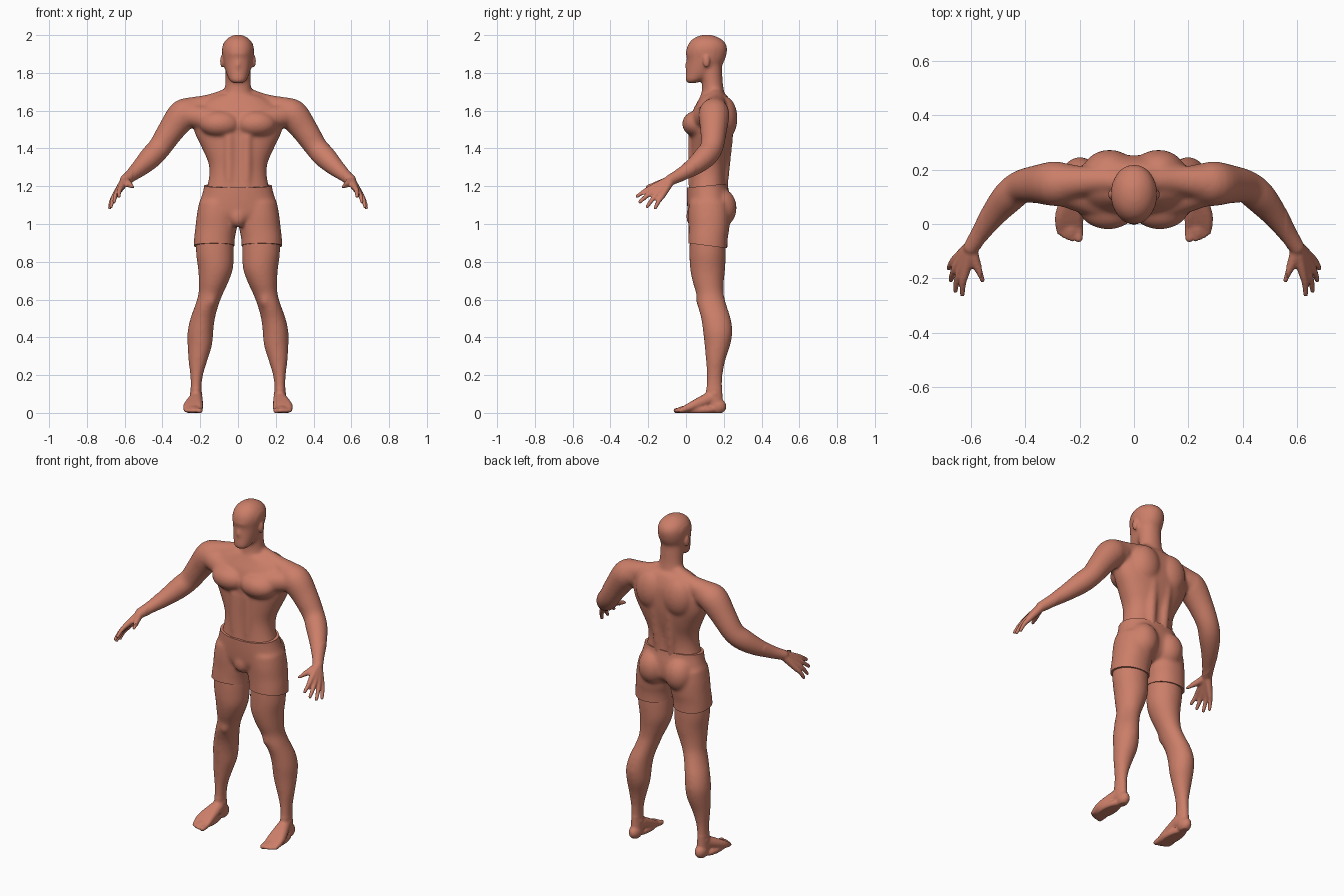
import bpy, bmesh, math
from mathutils import Vector, Matrix

if "Cube" in bpy.data.objects:
    bpy.data.objects.remove(bpy.data.objects["Cube"])

skin = bpy.data.materials.new("skin_terracotta")
skin.diffuse_color = (0.60, 0.21, 0.14, 1)
skin.use_nodes = True
skin.node_tree.nodes["Principled BSDF"].inputs["Base Color"].default_value = skin.diffuse_color


def spline(rows, n=4):
    """Catmull-Rom interpolation of rows of numbers."""
    out = []
    for i in range(len(rows) - 1):
        a, b = rows[max(i - 1, 0)], rows[i]
        c, d = rows[i + 1], rows[min(i + 2, len(rows) - 1)]
        for k in range(n):
            t = k / n
            out.append([0.5 * (2*q + (r - p)*t + (2*p - 5*q + 4*r - s)*t*t
                               + (3*q - p - 3*r + s)*t**3)
                        for p, q, r, s in zip(a, b, c, d)])
    return out + [list(rows[-1])]


def skin_rings(bm, rings):
    vs = [[bm.verts.new(p) for p in ring] for ring in rings]
    n = len(vs[0])
    for a, b in zip(vs, vs[1:]):
        for i in range(n):
            bm.faces.new((a[i], a[(i + 1) % n], b[(i + 1) % n], b[i]))
    bm.faces.new(vs[0][::-1])
    bm.faces.new(vs[-1])


def stack(bm, rows, s=1, e=2.0, n=40):
    """Horizontal sections: z, centre x, half width, front y, back y."""
    def signed(v):
        return math.copysign(abs(v) ** (2 / e), v)
    rings = []
    for z, cx, rx, yf, yb in spline(rows):
        ang = [2 * math.pi * i / n for i in range(n)]
        rings.append([(s*cx + rx*signed(math.cos(a)),
                       (yf + yb)/2 + (yb - yf)/2*signed(math.sin(a)), z) for a in ang])
    skin_rings(bm, rings)


def blob(bm, c, r, s=1):
    m = Matrix.Translation((s*c[0], c[1], c[2])) @ Matrix.Diagonal((*r, 1))
    bmesh.ops.create_icosphere(bm, subdivisions=3, radius=1, matrix=m)


def limb(bm, rows, s=1, n=20):
    """Round tube with domed ends: x, y, z, radius."""
    pts = spline(rows)
    cs = [Vector((s*p[0], p[1], p[2])) for p in pts]
    rings = []
    for i, c in enumerate(cs):
        d = cs[min(i + 1, len(cs) - 1)] - cs[max(i - 1, 0)]
        q = Vector((0, 0, 1)).rotation_difference(d.normalized())
        rings.append([c + q @ Vector((math.cos(2*math.pi*k/n), math.sin(2*math.pi*k/n), 0)) * pts[i][3]
                      for k in range(n)])
    skin_rings(bm, rings)
    for row in (rows[0], rows[-1]):
        blob(bm, row[:3], (row[3],) * 3, s)


def keep_largest_island(bm):
    unseen, best = set(bm.verts), set()
    while unseen:
        todo = [unseen.pop()]
        island = set(todo)
        while todo:
            v = todo.pop()
            for e in v.link_edges:
                w = e.other_vert(v)
                if w in unseen:
                    unseen.discard(w)
                    island.add(w)
                    todo.append(w)
        if len(island) > len(best):
            best = island
    bmesh.ops.delete(bm, geom=[v for v in bm.verts if v not in best], context='VERTS')


def finish(bm, name, voxel, soft, iterations, cuts=()):
    """Fuse the overlapping forms into one surface and soften it."""
    bmesh.ops.recalc_face_normals(bm, faces=bm.faces)
    me = bpy.data.meshes.new(name)
    bm.to_mesh(me)
    bm.free()
    ob = bpy.data.objects.new(name, me)
    bpy.context.collection.objects.link(ob)
    mod = ob.modifiers.new("fuse", 'REMESH')
    mod.mode = 'VOXEL'
    mod.voxel_size = voxel
    dg = bpy.context.evaluated_depsgraph_get()
    fused = bpy.data.meshes.new_from_object(ob.evaluated_get(dg))
    ob.modifiers.clear()
    bm = bmesh.new()
    bm.from_mesh(fused)
    keep_largest_island(bm)
    for k in range(iterations):
        vs = [v for v in bm.verts if k < 2 or soft(v.co)]
        bmesh.ops.smooth_vert(bm, verts=vs, factor=0.5,
                              use_axis_x=True, use_axis_y=True, use_axis_z=True)
    for co, no in cuts:
        bmesh.ops.bisect_plane(bm, geom=bm.verts[:] + bm.edges[:] + bm.faces[:],
                               plane_co=co, plane_no=no, clear_outer=True)
        bmesh.ops.holes_fill(bm, edges=[e for e in bm.edges if e.is_boundary], sides=0)
    for v in bm.verts:
        v.co.z = max(v.co.z, 0)
    bm.to_mesh(me)
    bm.free()
    bpy.data.meshes.remove(fused)
    me.materials.clear()
    me.materials.append(skin)
    bpy.ops.object.select_all(action='DESELECT')
    ob.select_set(True)
    bpy.context.view_layer.objects.active = ob
    bpy.ops.object.shade_smooth_by_angle(angle=math.radians(50))


# Upper body: ribcage, neck and head
bm = bmesh.new()
stack(bm, [(1.165, 0, .172, .014, .214), (1.25, 0, .153, .02, .212), (1.32, 0, .156, .023, .22),
           (1.40, 0, .19, .023, .238), (1.48, 0, .228, .024, .25), (1.55, 0, .24, .025, .252),
           (1.60, 0, .225, .036, .25), (1.65, 0, .18, .062, .235), (1.685, 0, .11, .08, .215)], e=2.3)
stack(bm, [(1.60, 0, .09, .07, .23), (1.68, 0, .076, .08, .207), (1.74, 0, .068, .085, .196),
           (1.80, 0, .067, .075, .192), (1.86, 0, .066, .07, .19)])
stack(bm, [(1.745, 0, .028, .008, .05), (1.76, 0, .046, -.004, .09), (1.79, 0, .059, -.002, .14),
           (1.83, 0, .071, .002, .182), (1.87, 0, .079, .005, .207), (1.91, 0, .084, 0, .217),
           (1.94, 0, .082, .006, .217), (1.967, 0, .071, .022, .202), (1.988, 0, .049, .048, .172),
           (2.002, 0, .02, .085, .135)], e=2.1)
blob(bm, (0, .012, 1.84), (.015, .02, .03))        # nose
blob(bm, (0, .024, 1.9), (.052, .028, .013))       # brow
tips = [((.618, -.175, 1.195), (.63, -.258, 1.147)), ((.634, -.167, 1.176), (.656, -.244, 1.117)),
        ((.646, -.148, 1.162), (.672, -.206, 1.092)), ((.65, -.124, 1.152), (.68, -.163, 1.085))]
for s in (1, -1):
    # ear
    blob(bm, (.083, .108, 1.862), (.012, .019, .034), s)
    # chest, shoulder blade, belly and spine muscles
    blob(bm, (.095, .062, 1.53), (.11, .083, .072), s)
    limb(bm, [(.11, .075, 1.55, .062), (.27, .13, 1.58, .062)], s)
    blob(bm, (.09, .2, 1.56), (.095, .073, .12), s)
    limb(bm, [(.045, .042, 1.17, .03), (.047, .042, 1.46, .032)], s)
    limb(bm, [(.042, .195, 1.17, .025), (.05, .215, 1.46, .035)], s)
    # trapezius
    limb(bm, [(.04, .155, 1.68, .045), (.14, .16, 1.64, .05), (.25, .152, 1.605, .067)], s)
    # arm from shoulder to wrist
    limb(bm, [(.24, .15, 1.595, .072), (.29, .148, 1.578, .083), (.355, .146, 1.495, .071),
              (.415, .136, 1.405, .062), (.46, .1, 1.355, .061), (.51, .042, 1.305, .05),
              (.56, -.03, 1.26, .036), (.597, -.085, 1.232, .029)], s)
    # palm, fingers and thumb
    for base, tip in tips:
        mid = [(a + b) / 2 for a, b in zip(base, tip)]
        limb(bm, [(.595, -.08, 1.233, .025), (*base, .0165), (mid[0] + .004, mid[1], mid[2] + .004, .0125),
                  (*tip, .0098)], s)
    limb(bm, [(.597, -.09, 1.23, .022), (.58, -.145, 1.213, .018), (.564, -.18, 1.203, .0135),
              (.552, -.212, 1.195, .010)], s)
finish(bm, "upper_body", .006,
       lambda p: abs(p.x) < .56 and not (abs(p.x) > .076 and p.z > 1.8), 22)

# Shorts: hips, two short legs and buttocks
bm = bmesh.new()
stack(bm, [(1.26, 0, .176, .006, .216), (1.20, 0, .18, .004, .222), (1.15, 0, .192, .004, .232),
           (1.10, 0, .208, .006, .236), (1.05, 0, .208, .012, .23), (1.01, 0, .15, .035, .195),
           (.995, 0, .08, .06, .16)], e=2.2)
blob(bm, (0, .045, 1.04), (.05, .045, .06))
for s in (1, -1):
    stack(bm, [(1.12, .105, .1, .016, .225), (1.05, .112, .106, .012, .232), (.98, .116, .11, .014, .23),
               (.93, .124, .108, .013, .222), (.88, .127, .108, .011, .219), (.82, .127, .108, .011, .219)],
          s, e=2.15)
    blob(bm, (.088, .183, 1.085), (.086, .086, .105), s)
finish(bm, "shorts", .0075, lambda p: True, 12,
       [((0, .11, 1.203), (0, -.1, 1)), ((0, .115, .885), (0, -.13, -1))])

# Legs with feet
toes = [(.203, -.068, .0155), (.226, -.066, .0105), (.243, -.06, .0105), (.259, -.052, .010), (.274, -.042, .010)]
for s, name in ((1, "left_leg"), (-1, "right_leg")):
    bm = bmesh.new()
    stack(bm, [(.93, .123, .1, .02, .21), (.84, .122, .1, .018, .211), (.76, .119, .092, .022, .207),
               (.69, .13, .078, .036, .2), (.63, .145, .065, .054, .2), (.57, .165, .062, .061, .215),
               (.50, .187, .065, .08, .237), (.43, .199, .068, .09, .246), (.36, .202, .065, .098, .235),
               (.28, .212, .051, .105, .209), (.20, .219, .034, .11, .194), (.13, .222, .029, .107, .192),
               (.07, .222, .031, .1, .195), (.04, .222, .03, .1, .195)], s)
    blob(bm, (.146, .09, .6), (.035, .038, .05), s)        # kneecap
    blob(bm, (.222, .166, .034), (.034, .048, .042), s)    # heel
    blob(bm, (.232, .055, .016), (.046, .11, .028), s)     # sole
    blob(bm, (.222, .15, .1), (.034, .03, .025), s)        # ankle bones
    for x, y, r in toes:
        limb(bm, [(.222, .125, .075, .036), (.8*x + .046, .035, .038, .024), (x - .002, -.015, .017, .0155),
                  (x, y + r, .012, r)], s)
    finish(bm, name, .007, lambda p: p.z > .13, 15)
